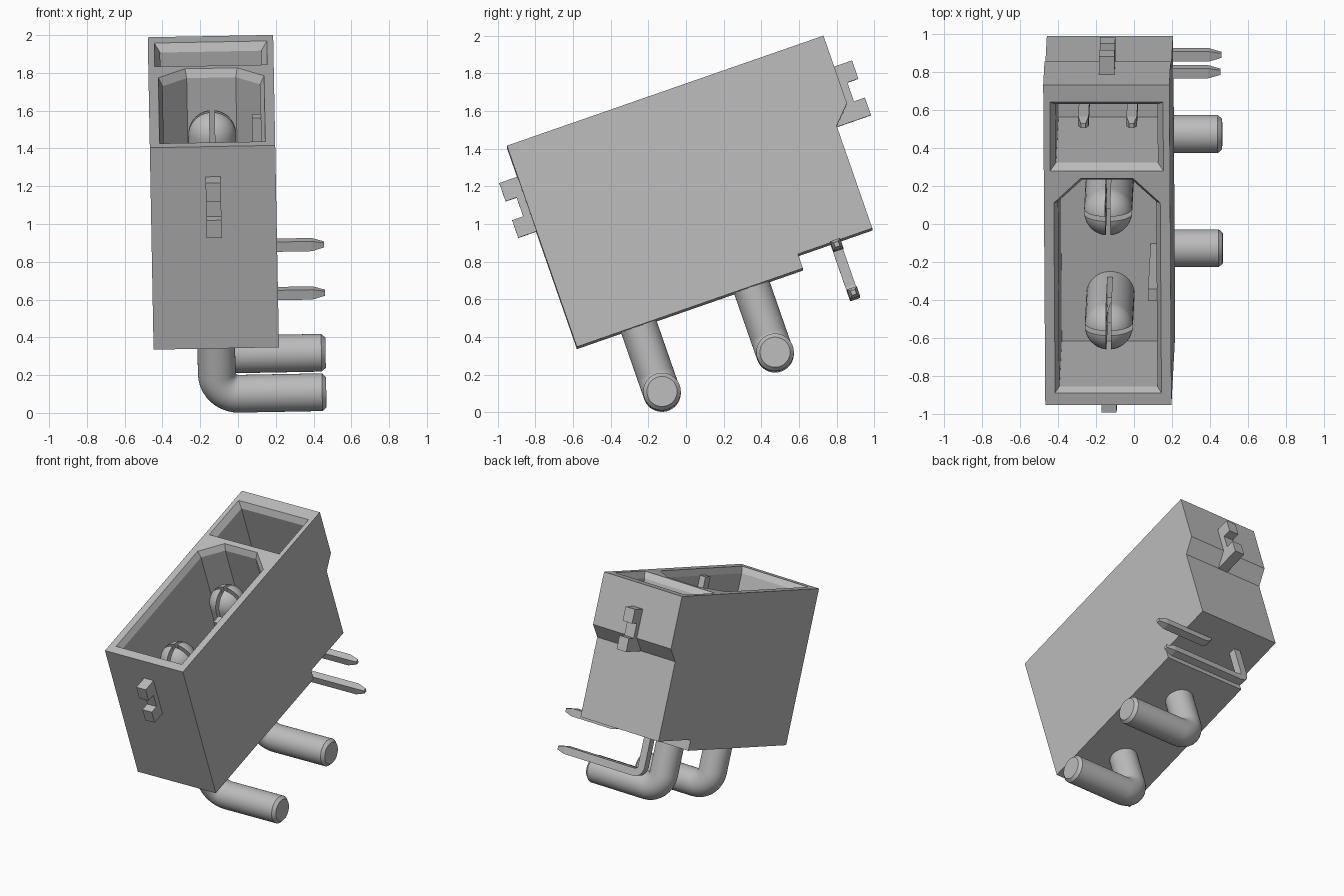
import bpy, bmesh, math
from mathutils import Matrix, Vector

if "Cube" in bpy.data.objects:
    bpy.data.objects.remove(bpy.data.objects["Cube"])

# Local frame: x across, u along the housing, w up the housing; then tilted into place
PLACE = (Matrix.Translation((-0.115, -0.58, 0.341))
         @ Matrix.Rotation(math.radians(-1.07), 4, 'Y')
         @ Matrix.Rotation(math.radians(19.17), 4, 'X'))

grey = bpy.data.materials.new("plain_grey")
grey.diffuse_color = (0.5, 0.5, 0.5, 1)
grey.use_nodes = True
grey.node_tree.nodes["Principled BSDF"].inputs["Base Color"].default_value = grey.diffuse_color


def loft(name, rings):
    """Closed solid through rings of equal vertex count."""
    bm = bmesh.new()
    vs = [[bm.verts.new(p) for p in r] for r in rings]
    n = len(vs[0])
    for a, b in zip(vs, vs[1:]):
        for i in range(n):
            j = (i + 1) % n
            bm.faces.new((a[i], a[j], b[j], b[i]))
    bm.faces.new(vs[0])
    bm.faces.new(vs[-1])
    bmesh.ops.recalc_face_normals(bm, faces=bm.faces)
    bm.transform(PLACE)
    me = bpy.data.meshes.new(name)
    bm.to_mesh(me)
    bm.free()
    me.materials.append(grey)
    ob = bpy.data.objects.new(name, me)
    bpy.context.collection.objects.link(ob)
    return ob


def prism(name, profile, x0, x1):
    return loft(name, [[(x, u, w) for u, w in profile] for x in (x0, x1)])


def box(name, x0, x1, u0, u1, w0, w1):
    return prism(name, [(u0, w0), (u1, w0), (u1, w1), (u0, w1)], x0, x1)


def sweep(name, u, path, sides):
    """Rod in the plane at u; path holds (x, w, bend angle, radius)."""
    rings = []
    for x, w, ang, r in path:
        normal = Vector((math.cos(ang), 0, math.sin(ang)))
        rings.append([Vector((x, u, w)) + r * (math.cos(t) * normal + math.sin(t) * Vector((0, 1, 0)))
                      for t in [2 * math.pi * (k + 0.5) / sides for k in range(sides)]])
    return loft(name, rings)


def bend(x, w, rad, r, steps):
    """Quarter turn from straight down to +x, ending at height w."""
    return [(x + rad * (1 - math.cos(a)), w + rad * (1 - math.sin(a)), a, r)
            for a in [math.pi / 2 * k / steps for k in range(steps + 1)]]


def cut(ob, cutter):
    cutter.hide_render = True
    cutter.hide_set(True)
    m = ob.modifiers.new("cut", 'BOOLEAN')
    m.operation, m.solver, m.object = 'DIFFERENCE', 'EXACT', cutter


def smooth(ob):
    bpy.ops.object.select_all(action='DESELECT')
    ob.select_set(True)
    bpy.context.view_layer.objects.active = ob
    bpy.ops.object.shade_smooth_by_angle(angle=math.radians(35))


TOP, FLOOR = 1.132, 0.36

# Housing with stepped back and underside
housing = prism("housing", [(0, 0), (1.272, 0), (1.272, 0.08), (1.69, 0.08), (1.69, 0.657),
                            (1.781, 0.752), (1.781, TOP), (0, TOP)], -0.332, 0.332)


# Two open sockets with a sloped lead-in at the rim
def socket(name, outer, inner):
    levels = [(outer, TOP + 0.1), (outer, TOP), (inner, TOP - 0.045), (inner, FLOOR)]
    cut(housing, loft(name, [[(x, u, w) for x, u in o] for o, w in levels]))


def six(h, u0, u1, u2, t):
    return [(-h, u0), (h, u0), (h, u1), (t, u2), (-t, u2), (-h, u1)]


def four(h, u0, u1):
    return [(-h, u0), (h, u0), (h, u1), (-h, u1)]


socket("power_socket_cutter", six(0.28, 0.066, 1.125, 1.262, 0.138),
       six(0.258, 0.088, 1.118, 1.24, 0.13))
socket("signal_socket_cutter", four(0.298, 1.304, 1.686), four(0.268, 1.334, 1.66))

# Keying rib on the right wall of the large socket
box("keying_rib", 0.212, 0.285, 0.565, 0.63, FLOOR - 0.02, 1.09)

# Notched latches on front and back
for name, face, s in (("front_latch", 0, -1), ("back_latch", 1.781, 1)):
    shape = [(-0.1 if s > 0 else -0.02, 0.655), (0.102, 0.655), (0.102, 0.754), (0.04, 0.754),
             (0.04, 0.86), (0.102, 0.86), (0.102, 0.963), (-0.02, 0.963)]
    prism(name, [(face + s * d, w) for d, w in shape], -0.04, 0.04)

# Large contacts: split domed head above, bent round tail below
for i, u in enumerate((0.348, 0.984)):
    R, r = 0.127, 0.1
    dome = [(0, 0.86 + R * math.cos(a), 0, R * math.sin(a))
            for a in [math.pi / 2 * max(k, 0.1) / 10 for k in range(11)]]
    path = dome + [(0, FLOOR - 0.04, 0, R), (0, FLOOR - 0.041, 0, r)]
    path += bend(0, -0.377, 0.115, r, 10)
    path += [(0.556, -0.377, math.pi / 2, r), (0.578, -0.377, math.pi / 2, 0.08)]
    pin = sweep(f"power_contact_{i + 1}", u, path, 40)
    smooth(pin)
    cut(pin, box("slot_cutter_across", -0.013, 0.013, u - 0.2, u + 0.2, 0.45, 1.1))
    cut(pin, box("slot_cutter_along", -0.2, 0.2, u - 0.013, u + 0.013, 0.45, 1.1))

# Small square contacts with tapered ends
for i, (x, w) in enumerate(((-0.127, -0.214), (0.127, 0.057))):
    a, r = math.pi / 2, 0.039
    path = [(x, 0.92, 0, 0.018), (x, 0.85, 0, r)] + bend(x, w, 0.05, r, 3)
    path += [(0.515, w, a, r), (0.58, w, a, 0.018)]
    sweep(f"signal_contact_{i + 1}", 1.482, path, 4)
